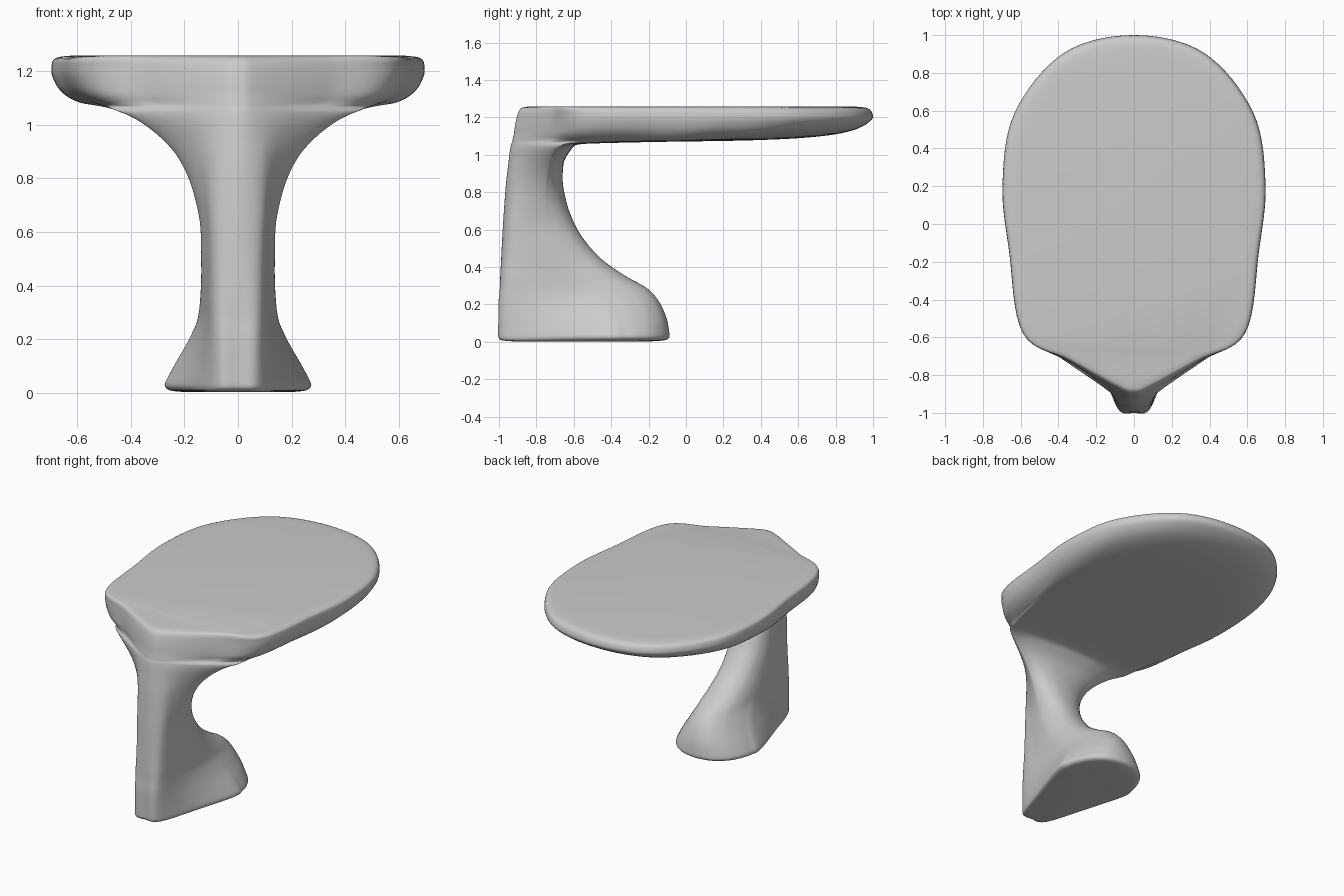
import bpy, bmesh

if "Cube" in bpy.data.objects:
    bpy.data.objects.remove(bpy.data.objects["Cube"])

# Horizontal sections: height, back y, corner y, front y, half width at corner
LEVELS = [
    (0.003, -.93, -.42, -.18, .20), (.009, -.985, -.42, -.11, .25),
    (.03, -1, -.42, -.088, .268), (.10, -1, -.43, -.097, .235),
    (.20, -1, -.47, -.135, .18), (.28, -.995, -.55, -.20, .148),
    (.35, -.993, -.62, -.32, .14), (.45, -.988, -.70, -.46, .136),
    (.60, -.98, -.75, -.58, .138), (.75, -.97, -.77, -.64, .165),
    (.87, -.96, -.76, -.66, .215), (.95, -.95, -.74, -.655, .28),
    (1.02, -.942, -.71, -.62, .37), (1.055, -.935, -.67, -.58, .44),
    (1.068, -.93, -.64, -.20, .46), (1.076, -.928, -.62, .30, .48),
    (1.09, -.925, -.60, .62, .515), (1.115, -.92, -.59, .83, .55),
    (1.15, -.915, -.58, .94, .575), (1.20, -.905, -.575, 1, .59),
    (1.235, -.893, -.58, .99, .587), (1.252, -.875, -.585, .96, .57),
    (1.258, -.84, -.59, .90, .53),
]
# Front half of the outline (width share, depth share) for column and seat slab
COLUMN = [(.98, .3), (.88, .55), (.70, .77), (.40, .94), (0, 1)]
SLAB = [(1.12, .27), (1.18, .5), (1.07, .74), (.63, .94), (0, 1)]


def hermite(a, b, ma, mb, t):
    return ((2*t**3 - 3*t*t + 1)*a + (t**3 - 2*t*t + t)*ma
            + (3*t*t - 2*t**3)*b + (t**3 - t*t)*mb)


def slope(a, b, c):
    """Monotone tangent, so the profile never overshoots."""
    d, e = b - a, c - b
    return 2*d*e/(d + e) if d*e > 0 else 0


def refine_levels(rows, n):
    out = []
    for i in range(len(rows) - 1):
        a, b = rows[i], rows[i + 1]
        p, q = rows[max(i - 1, 0)], rows[min(i + 2, len(rows) - 1)]
        for s in range(n):
            out.append([hermite(b0, b1, slope(p0, b0, b1), slope(b0, b1, q0), s/n)
                        for p0, b0, b1, q0 in zip(p, a, b, q)])
    return out + [list(rows[-1])]


def outline(z, yb, yc, yf, w, n):
    """Closed smooth outline: rounded back, straight flank, corner, rounded front."""
    k = min(max((z - 1.04)/.04, 0), 1)
    back = (min(.09, w*.64), yb + .03)
    half = [(0, yb), back, ((back[0] + w)/2 + .006, (back[1] + yc)/2), (w, yc)]
    for (cx, ct), (sx, st) in zip(COLUMN, SLAB):
        half.append((w*(cx + (sx - cx)*k), yc + (yf - yc)*(ct + (st - ct)*k)))
    pts = half + [(-x, y) for x, y in half[-2:0:-1]]
    m, loop = len(pts), []
    for i in range(m):
        p, a, b, q = (pts[(i + j) % m] for j in (-1, 0, 1, 2))
        for s in range(n):
            loop.append([hermite(a[c], b[c], (b[c] - p[c])/2, (q[c] - a[c])/2, s/n)
                         for c in (0, 1)])
    return loop


# Seat and leg as one continuous lofted body
bm = bmesh.new()
rings = [[bm.verts.new((x, y, r[0])) for x, y in outline(*r, 8)]
         for r in refine_levels(LEVELS, 4)]
for lo, hi in zip(rings, rings[1:]):
    for i in range(len(lo)):
        j = (i + 1) % len(lo)
        bm.faces.new((lo[i], lo[j], hi[j], hi[i]))
bm.faces.new(rings[0][::-1])
bm.faces.new(rings[-1])
bmesh.ops.recalc_face_normals(bm, faces=bm.faces)
mesh = bpy.data.meshes.new("cantilever_seat")
bm.to_mesh(mesh)
bm.free()
seat = bpy.data.objects.new("cantilever_seat", mesh)
bpy.context.collection.objects.link(seat)
bpy.context.view_layer.objects.active = seat
seat.select_set(True)
bpy.ops.object.shade_smooth_by_angle(angle=1.0)
